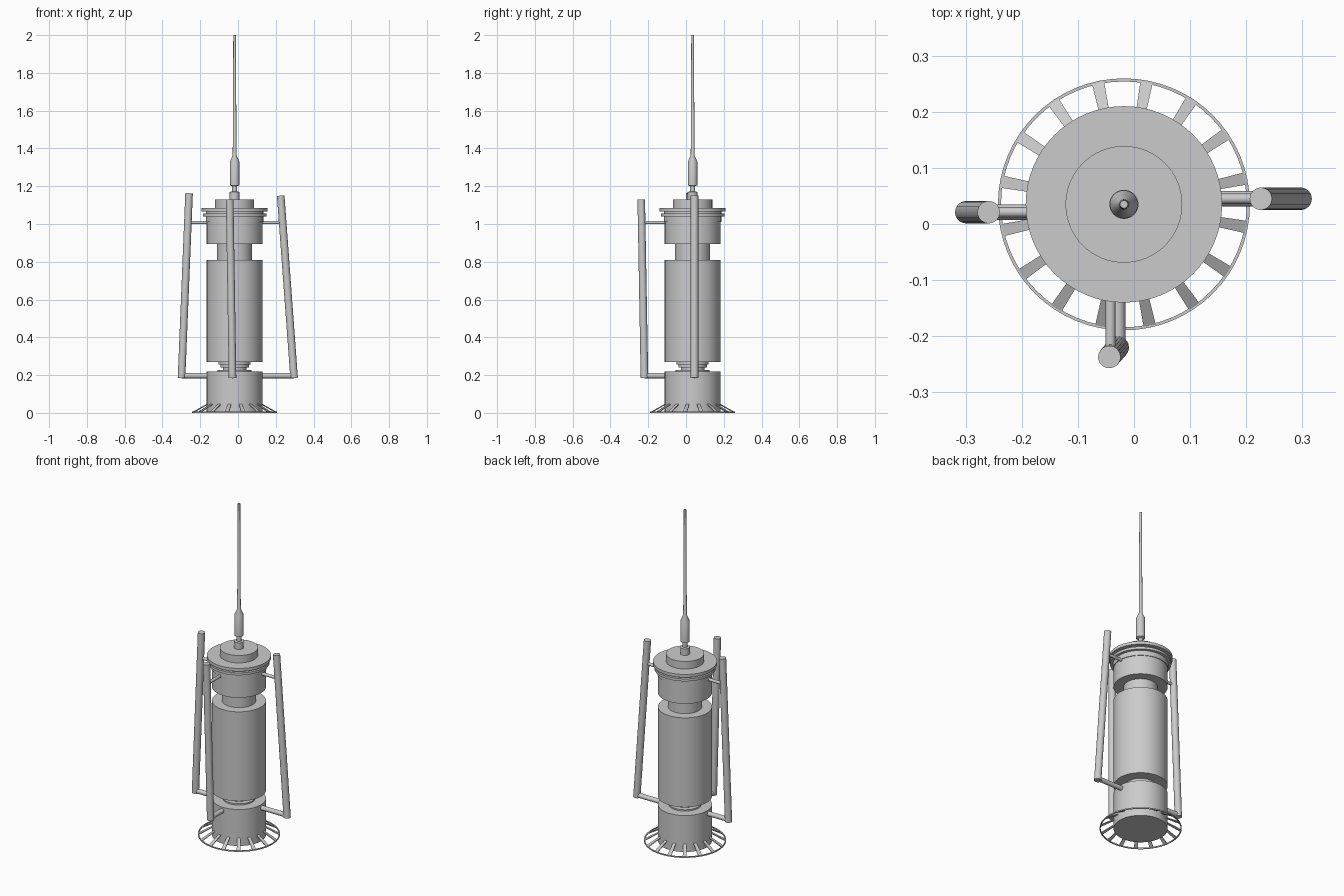
import bpy, bmesh, math
from mathutils import Vector

if "Cube" in bpy.data.objects:
    bpy.data.objects.remove(bpy.data.objects["Cube"])

CX, CY = -0.018, 0.035   # axis of the main body


def finish(name, bm, loc=(0, 0, 0), angle=35):
    bmesh.ops.recalc_face_normals(bm, faces=bm.faces)
    me = bpy.data.meshes.new(name)
    bm.to_mesh(me)
    bm.free()
    ob = bpy.data.objects.new(name, me)
    ob.location = loc
    bpy.context.collection.objects.link(ob)
    bpy.ops.object.select_all(action='DESELECT')
    ob.select_set(True)
    bpy.context.view_layer.objects.active = ob
    bpy.ops.object.shade_smooth_by_angle(angle=math.radians(angle))
    return ob


def lathe(name, profile, closed=False, sides=64):
    """Revolve (radius, z) points round the body axis; open profiles are capped."""
    bm = bmesh.new()
    rings = [[bm.verts.new((r * math.cos(2 * math.pi * i / sides),
                            r * math.sin(2 * math.pi * i / sides), z))
              for i in range(sides)] for r, z in profile]
    pairs = list(zip(rings, rings[1:]))
    if closed:
        pairs.append((rings[-1], rings[0]))
    for a, b in pairs:
        for i in range(sides):
            j = (i + 1) % sides
            bm.faces.new((a[i], a[j], b[j], b[i]))
    if not closed:
        bm.faces.new(rings[0])
        bm.faces.new(rings[-1])
    return finish(name, bm, (CX, CY, 0))


def rod(name, p, q, r, sides=24):
    """Straight cylinder between two points."""
    p, q = Vector(p), Vector(q)
    d = q - p
    bm = bmesh.new()
    bmesh.ops.create_cone(bm, cap_ends=True, segments=sides, radius1=r,
                          radius2=r, depth=d.length)
    bmesh.ops.rotate(bm, verts=bm.verts,
                     matrix=d.to_track_quat('Z', 'Y').to_matrix())
    return finish(name, bm, (p + q) / 2)


# Main body: base, lower neck, barrel, upper neck, collar, flanges and cap
lathe("body", [
    (0.148, 0.0), (0.148, 0.22), (0.09, 0.22), (0.09, 0.228),
    (0.062, 0.228), (0.062, 0.24), (0.075, 0.24), (0.075, 0.255),
    (0.085, 0.255), (0.085, 0.27), (0.148, 0.27), (0.148, 0.81),
    (0.093, 0.81), (0.093, 0.895), (0.148, 0.895), (0.148, 1.01),
    (0.152, 1.01), (0.152, 1.04), (0.168, 1.04), (0.168, 1.055),
    (0.152, 1.055), (0.152, 1.067), (0.175, 1.067), (0.175, 1.085),
    (0.104, 1.085), (0.104, 1.13)])

# Antenna: socket, thin neck, thick sleeve, taper and whip
lathe("antenna", [
    (0.026, 1.125), (0.026, 1.17), (0.013, 1.172), (0.013, 1.2),
    (0.025, 1.205), (0.025, 1.33), (0.01, 1.365), (0.007, 2.0)], sides=32)

# Base ring
lathe("base_ring", [(0.219, 0.0), (0.2245, 0.0), (0.2245, 0.007), (0.219, 0.007)],
      closed=True)

# Flat sloping spokes joining the body to the ring
bm = bmesh.new()
for k in range(16):
    a = math.radians(12 + 22.5 * k)
    u = Vector((math.cos(a), math.sin(a), 0))
    t = Vector((-math.sin(a), math.cos(a), 0))
    vs = []
    for r, z, w in ((0.142, 0.046, 0.008), (0.221, 0.002, 0.011)):
        for s, dz in ((-1, 0), (1, 0), (1, 0.005), (-1, 0.005)):
            vs.append(bm.verts.new(u * r + t * w * s + Vector((0, 0, z + dz))))
    for f in ((0, 1, 2, 3), (4, 5, 6, 7), (0, 1, 5, 4), (1, 2, 6, 5),
              (2, 3, 7, 6), (3, 0, 4, 7)):
        bm.faces.new([vs[i] for i in f])
finish("base_spokes", bm, (CX, CY, 0))

# Three leaning arms, each held by a lower and an upper strut
arms = {
    "left": ((-0.299, 0.021, 0.185), (-0.259, 0.021, 1.163), (1, 0)),
    "right": ((0.297, 0.045, 0.185), (0.226, 0.045, 1.15), (-1, 0)),
    "front": ((-0.029, -0.220, 0.185), (-0.044, -0.237, 1.13), (0, 1)),
}
for side, (low, top, inward) in arms.items():
    low, top = Vector(low), Vector(top)
    rod(side + "_arm", low, top, 0.02)
    for label, z, r in (("lower", 0.197, 0.014), ("upper", 1.008, 0.009)):
        p = low.lerp(top, (z - low.z) / (top.z - low.z))
        q = p.copy()
        if inward[0]:
            q.x = CX - inward[0] * 0.12
        else:
            q.y = CY - 0.12
        rod(f"{side}_{label}_strut", p, q, r, 16)
